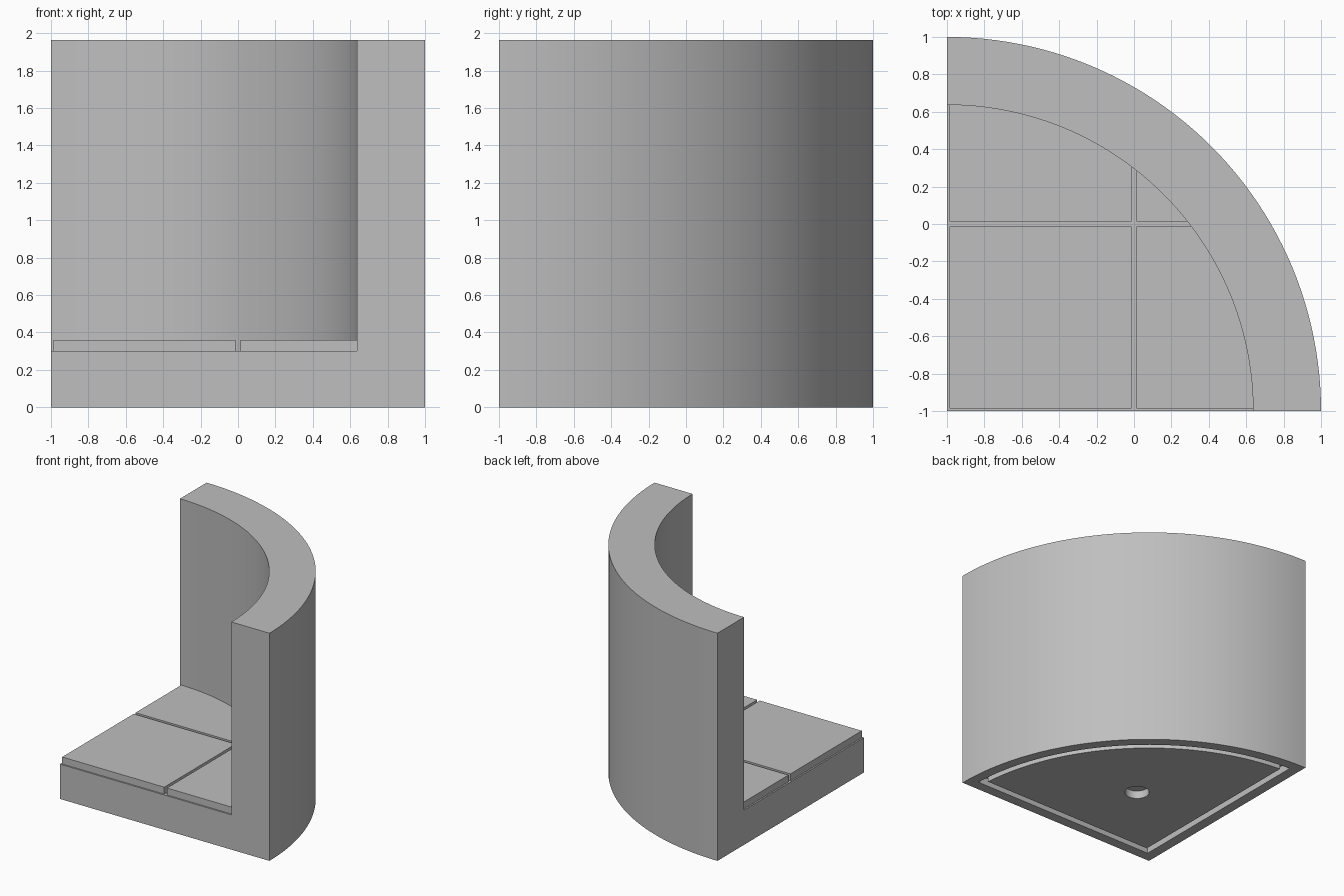
import bpy
import bmesh
from math import asin, pi, cos, sin, radians

if "Cube" in bpy.data.objects:
    bpy.data.objects.remove(bpy.data.objects["Cube"], do_unlink=True)

R_OUT, R_IN = 2.0, 1.637          # wall radii, measured from the square corner
HEIGHT, FLOOR, TILE_TOP = 1.964, 0.30, 0.36
RECESS = 0.07                     # depth of the underside groove and hole
CORNER = -1.0                     # x and y of the square corner
SEGMENTS = 48

grey = bpy.data.materials.new("stone grey")
grey.use_nodes = True
colour = (0.52, 0.52, 0.52, 1)
grey.diffuse_color = colour
grey.node_tree.nodes["Principled BSDF"].inputs["Base Color"].default_value = colour


def prism(name, outline, bottom, top):
    """Extrude an outline, given relative to the square corner."""
    bm = bmesh.new()
    verts = [bm.verts.new((CORNER + x, CORNER + y, bottom)) for x, y in outline]
    base = bm.faces.new(verts)
    side = bmesh.ops.extrude_face_region(bm, geom=[base])["geom"]
    moved = [v for v in side if isinstance(v, bmesh.types.BMVert)]
    bmesh.ops.translate(bm, verts=moved, vec=(0, 0, top - bottom))
    bmesh.ops.recalc_face_normals(bm, faces=bm.faces)
    mesh = bpy.data.meshes.new(name)
    bm.to_mesh(mesh)
    bm.free()
    mesh.materials.append(grey)
    obj = bpy.data.objects.new(name, mesh)
    bpy.context.collection.objects.link(obj)
    return obj


def quarter(radius, inset=0.0):
    """Quarter-disc outline with its straight sides moved in by inset."""
    start = asin(inset / radius)
    sweep = pi / 2 - 2 * start
    arc = [start + sweep * i / SEGMENTS for i in range(SEGMENTS + 1)]
    return [(inset, inset)] + [(radius * cos(a), radius * sin(a)) for a in arc]


def open_quarter(radius):
    """Quarter disc carried past both straight sides, for clean cuts."""
    arc = quarter(radius)[1:]
    return [(-0.1, -0.1), (radius, -0.1)] + arc + [(-0.1, radius)]


def combine(target, cutter, operation="DIFFERENCE"):
    mod = target.modifiers.new("cut", "BOOLEAN")
    mod.operation, mod.solver, mod.object = operation, "EXACT", cutter
    bpy.context.view_layer.objects.active = target
    bpy.ops.object.modifier_apply(modifier=mod.name)
    bpy.data.objects.remove(cutter, do_unlink=True)


# Curved wall and floor slab in one body
body = prism("wall_and_base", quarter(R_OUT), 0, HEIGHT)
combine(body, prism("room_cutter", open_quarter(R_IN), FLOOR, HEIGHT + 0.1))

# Groove running round the underside
groove = prism("groove_cutter", quarter(1.91, 0.09), -0.1, RECESS)
combine(groove, prism("island_cutter", quarter(1.857, 0.147), -0.2, RECESS + 0.1))
combine(body, groove)

# Round blind hole in the underside
hole = [(0.8 + 0.1 * cos(2 * pi * i / 32), 0.8 + 0.1 * sin(2 * pi * i / 32)) for i in range(32)]
combine(body, prism("hole_cutter", hole, -0.1, RECESS))

# Four floor tiles, trimmed to the inside of the wall
parts = [body]
gap = 0.013
for row, depth in enumerate(("front", "back")):
    for col, side in enumerate(("right", "left")):
        x0, x1 = col + gap, col + 1 - gap
        y0, y1 = row + gap, row + 1 - gap
        tile = prism(f"{depth}_{side}_tile", [(x0, y0), (x1, y0), (x1, y1), (x0, y1)], FLOOR, TILE_TOP)
        combine(tile, prism("tile_trim", open_quarter(R_IN), 0, 1), "INTERSECT")
        parts.append(tile)

# Smooth the curves, keep the edges sharp
bpy.ops.object.select_all(action="DESELECT")
for obj in parts:
    obj.select_set(True)
bpy.context.view_layer.objects.active = body
bpy.ops.object.shade_smooth_by_angle(angle=radians(30))
